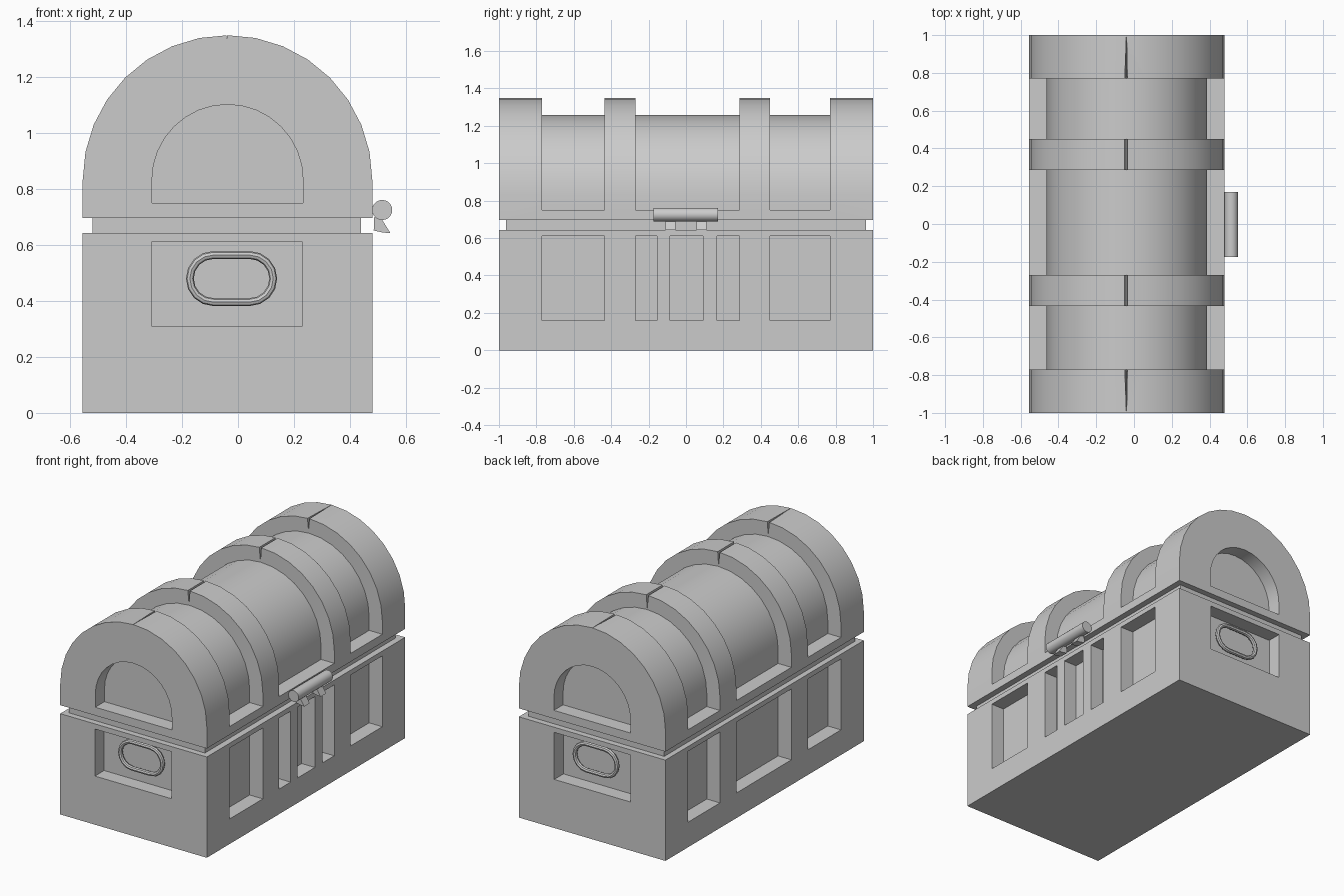
import bpy, bmesh
from math import pi, sin, cos, radians

if "Cube" in bpy.data.objects:
    bpy.data.objects.remove(bpy.data.objects["Cube"])

CX = -0.0375          # middle of the chest body
HALF = 0.5175         # half width of the chest
SPRING = 0.832        # height where the lid arch starts
DEPTH = 0.093         # panel recess depth


def add_prism(bm, pts, y0, y1, pts_end=None):
    """Extrude an (x, z) outline along y, optionally tapering to pts_end."""
    a = [bm.verts.new((x, y0, z)) for x, z in pts]
    b = [bm.verts.new((x, y1, z)) for x, z in (pts_end or pts)]
    n = len(pts)
    bm.faces.new(a)
    bm.faces.new(b[::-1])
    for i in range(n):
        bm.faces.new((a[i], a[(i + 1) % n], b[(i + 1) % n], b[i]))


def add_box(bm, x, y, z):
    add_prism(bm, [(x[0], z[0]), (x[1], z[0]), (x[1], z[1]), (x[0], z[1])], *y)


def finish(bm, name):
    bmesh.ops.recalc_face_normals(bm, faces=bm.faces)
    me = bpy.data.meshes.new(name)
    bm.to_mesh(me)
    bm.free()
    ob = bpy.data.objects.new(name, me)
    bpy.context.collection.objects.link(ob)
    return ob


def select(ob):
    bpy.ops.object.select_all(action='DESELECT')
    ob.select_set(True)
    bpy.context.view_layer.objects.active = ob


def cut(ob, bm):
    cutter = finish(bm, "cutter")
    cutter.hide_render = True
    mod = ob.modifiers.new("cut", 'BOOLEAN')
    mod.operation, mod.solver, mod.object = 'DIFFERENCE', 'EXACT', cutter
    select(ob)
    bpy.ops.object.modifier_apply(modifier=mod.name)
    bpy.data.objects.remove(cutter)


def smooth(ob):
    select(ob)
    bpy.ops.object.shade_smooth_by_angle(angle=radians(30))


def arch(r, bottom, n=16):
    """Arch outline from right foot over the top to left foot."""
    arc = [(CX + r * cos(pi * i / n), SPRING + r * sin(pi * i / n)) for i in range(n + 1)]
    return [(CX + r, bottom)] + arc + [(CX - r, bottom)]


L, R = CX - HALF, CX + HALF
wide_panels = [(-0.77, -0.435), (-0.27, 0.285), (0.45, 0.77)]
front_panels = [(-0.77, -0.435), (-0.27, -0.155), (-0.085, 0.09), (0.165, 0.285), (0.45, 0.77)]
ends = [(-1.1, -1 + DEPTH), (1 - DEPTH, 1.1)]

# Base box with recessed panels
bm = bmesh.new()
add_box(bm, (L, R), (-1, 1), (0, 0.643))
base = finish(bm, "base")
bm = bmesh.new()
for y in front_panels:
    add_box(bm, (R - DEPTH, R + 0.1), y, (0.16, 0.612))
for y in wide_panels:
    add_box(bm, (L - 0.1, L + DEPTH), y, (0.16, 0.612))
for y in ends:
    add_box(bm, (-0.31, 0.23), y, (0.31, 0.61))
cut(base, bm)

# Inset strip between base and lid
bm = bmesh.new()
add_box(bm, (-0.52, 0.44), (-0.962, 0.962), (0.643, 0.697))
finish(bm, "rim_strip")

# Arched lid with recessed panels between raised bands
bm = bmesh.new()
add_prism(bm, arch(HALF, 0.697), -1, 1)
lid = finish(bm, "lid")
bm = bmesh.new()
ring = arch(HALF + 0.1, 0.75) + arch(HALF - DEPTH, 0.75)[::-1]
for y in wide_panels:
    add_prism(bm, ring, *y)
for y in ends:
    add_prism(bm, arch(0.27, 0.75), *y)
cut(lid, bm)

# Split along the crown of every band, closing towards the lid ends
bm = bmesh.new()
slit = [(-0.052, 1.37), (-0.033, 1.37), (-0.041, 1.262)]
thin = [(-0.042, 1.37), (-0.038, 1.37), (-0.04, 1.335)]
add_prism(bm, slit, -0.45, -0.25)
add_prism(bm, slit, 0.27, 0.47)
add_prism(bm, slit, -0.75, -1.001, thin)
add_prism(bm, slit, 0.75, 1.001, thin)
cut(lid, bm)
smooth(lid)

# Oval ring handles in the end panels
for side, name in ((-1, "front_handle"), (1, "back_handle")):
    cu = bpy.data.curves.new(name, 'CURVE')
    cu.dimensions = '3D'
    cu.bevel_depth = 0.014
    cu.bevel_resolution = 2
    path = []
    for dx, start in ((0.065, -pi / 2), (-0.065, pi / 2)):
        for i in range(9):
            t = start + pi * i / 8
            path.append((-0.023 + dx + 0.084 * cos(t), side * 0.94, 0.48 + 0.084 * sin(t)))
    sp = cu.splines.new('POLY')
    sp.points.add(len(path) - 1)
    for p, co in zip(sp.points, path):
        p.co = (*co, 1)
    sp.use_cyclic_u = True
    handle = bpy.data.objects.new(name, cu)
    bpy.context.collection.objects.link(handle)
    select(handle)
    bpy.ops.object.convert(target='MESH')
    smooth(handle)

# Latch bar and its two hooks
bm = bmesh.new()
add_prism(bm, [(0.515 + 0.036 * cos(pi * i / 10), 0.725 + 0.036 * sin(pi * i / 10))
               for i in range(20)], -0.175, 0.17)
smooth(finish(bm, "latch_bar"))
bm = bmesh.new()
hook = [(0.487, 0.70), (0.515, 0.69), (0.545, 0.642), (0.515, 0.645), (0.485, 0.652)]
for y in ((-0.11, -0.055), (0.055, 0.11)):
    add_prism(bm, hook, *y)
finish(bm, "latch_hooks")
